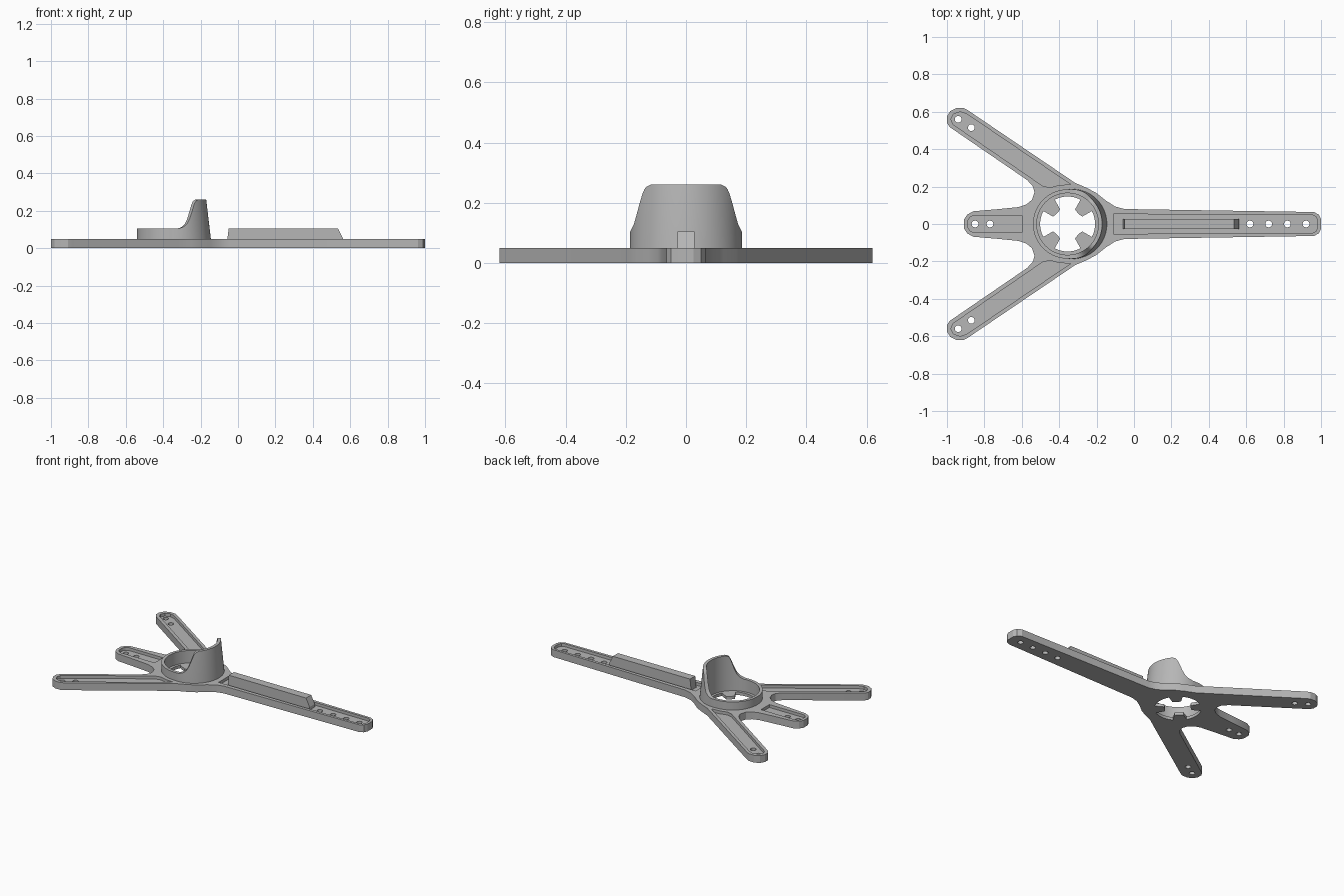
import bpy, bmesh
from math import sin, cos, pi, radians, hypot

cube = bpy.data.objects.get("Cube")
if cube:
    bpy.data.objects.remove(cube, do_unlink=True)

grey = bpy.data.materials.new("grey plastic")
grey.use_nodes = True
COLOR = (0.47, 0.47, 0.47, 1)
grey.diffuse_color = COLOR
grey.node_tree.nodes["Principled BSDF"].inputs["Base Color"].default_value = COLOR

CX = -0.355       # ring centre
THICK = 0.05      # plate thickness
FLOOR = 0.03      # pocket floor height


def finish(name, bm):
    bmesh.ops.recalc_face_normals(bm, faces=bm.faces)
    mesh = bpy.data.meshes.new(name)
    bm.to_mesh(mesh)
    bm.free()
    mesh.materials.append(grey)
    ob = bpy.data.objects.new(name, mesh)
    bpy.context.collection.objects.link(ob)
    return ob


def prism(name, pts, z0, z1):
    bm = bmesh.new()
    face = bm.faces.new([bm.verts.new((x, y, z0)) for x, y in pts])
    ext = bmesh.ops.extrude_face_region(bm, geom=[face])
    verts = [v for v in ext["geom"] if isinstance(v, bmesh.types.BMVert)]
    bmesh.ops.translate(bm, verts=verts, vec=(0, 0, z1 - z0))
    return finish(name, bm)


def activate(ob):
    bpy.ops.object.select_all(action='DESELECT')
    ob.select_set(True)
    bpy.context.view_layer.objects.active = ob


def cut(target, pts, z0):
    cutter = prism("cutter", pts, z0, 0.2)
    mod = target.modifiers.new("cut", 'BOOLEAN')
    mod.operation = 'DIFFERENCE'
    mod.solver = 'EXACT'
    mod.object = cutter
    activate(target)
    bpy.ops.object.modifier_apply(modifier=mod.name)
    bpy.data.objects.remove(cutter, do_unlink=True)


def circle(x, y, r, n):
    return [(x + r * cos(2 * pi * i / n), y + r * sin(2 * pi * i / n)) for i in range(n)]


def mirrored(half):
    return half + [(x, -y) for x, y in reversed(half)]


# Plate: half outline from the long arm tip round to the short arm tip
half = [(1, 0.025), (0.988, 0.05), (0.962, 0.064), (-0.05, 0.08), (-0.1, 0.093),
        (-0.15, 0.125), (-0.2, 0.165), (-0.25, 0.192), (-0.315, 0.22),
        (-0.888, 0.608), (-0.91, 0.619), (-0.95, 0.62), (-0.982, 0.604),
        (-1, 0.575), (-1, 0.54), (-0.985, 0.518),
        (-0.57, 0.234), (-0.54, 0.2), (-0.532, 0.17), (-0.545, 0.13), (-0.575, 0.105),
        (-0.62, 0.09), (-0.72, 0.08), (-0.86, 0.068), (-0.892, 0.05), (-0.908, 0.025)]
plate = prism("frame_plate", mirrored(half), 0, THICK)

# Recessed pockets in the arms
cut(plate, mirrored([(0.982, 0.02), (0.972, 0.04), (0.955, 0.048), (-0.11, 0.053)]), FLOOR)
cut(plate, mirrored([(-0.6, 0.045), (-0.86, 0.045), (-0.878, 0.035), (-0.888, 0.018)]), FLOOR)
for side in (1, -1):
    pocket = [(-0.34, 0.212), (-0.895, 0.589), (-0.93, 0.6), (-0.965, 0.587),
              (-0.979, 0.56), (-0.968, 0.533), (-0.49, 0.205), (-0.45, 0.195), (-0.4, 0.208)]
    cut(plate, [(x, side * y) for x, y in pocket], FLOOR)

# Screw holes
holes = [(x, 0) for x in (0.62, 0.72, 0.82, 0.92, -0.85, -0.77)]
for side in (1, -1):
    holes += [(-0.94, side * 0.56), (-0.87, side * 0.515)]
for x, y in holes:
    cut(plate, circle(x, y, 0.018, 20), -0.1)

# Ring seat and four-lobed opening with retaining tabs
cut(plate, circle(CX, 0, 0.17, 64), 0.02)
lobes = []
for q in range(4):
    for deg, r in [(a, 0.147) for a in range(-28, 29, 7)] + [(27, 0.088), (36, 0.082),
                                                        (45, 0.08), (54, 0.082), (63, 0.088)]:
        a = radians(deg + 90 * q)
        lobes.append((CX + r * cos(a), r * sin(a)))
cut(plate, lobes, -0.1)

# Cup: low ring that sweeps up into a tall drafted shield toward the long arm
SWEEP = [(-1, 0.105), (-0.32, 0.105), (-0.295, 0.113), (-0.275, 0.13), (-0.262, 0.155),
         (-0.247, 0.2), (-0.235, 0.238), (-0.227, 0.252), (-0.212, 0.26), (1, 0.26)]


def height(x):
    for (xa, za), (xb, zb) in zip(SWEEP, SWEEP[1:]):
        if x <= xb:
            return za + (zb - za) * (x - xa) / (xb - xa)


bm = bmesh.new()
rings = []
N = 128
for i in range(N):
    a = 2 * pi * i / N
    c, s = cos(a), sin(a)
    h = height(CX + 0.185 * c)
    base = 0.185 + 0.025 * max(0, c)
    top = base + (0.185 - base) * (h - THICK) / 0.21
    section = [(base, 0.02), (base, THICK), (top, h), (0.165, h), (0.165, 0.02)]
    rings.append([bm.verts.new((CX + r * c, r * s, z)) for r, z in section])
for i in range(N):
    p, q = rings[i], rings[(i + 1) % N]
    for k in range(5):
        m = (k + 1) % 5
        bm.faces.new((p[k], q[k], q[m], p[m]))
cup = finish("cup_shield", bm)

# Rail standing in the long arm pocket, sloped at its outer end
bm = bmesh.new()
profile = [(-0.06, 0.02), (-0.05, 0.105), (0.535, 0.105), (0.562, 0.05), (0.562, 0.02)]
face = bm.faces.new([bm.verts.new((x, -0.028, z)) for x, z in profile])
ext = bmesh.ops.extrude_face_region(bm, geom=[face])
bmesh.ops.translate(bm, vec=(0, 0.056, 0),
                    verts=[v for v in ext["geom"] if isinstance(v, bmesh.types.BMVert)])
rail = finish("arm_rail", bm)

for ob in (plate, cup):
    activate(ob)
    bpy.ops.object.shade_smooth_by_angle(angle=radians(25))
